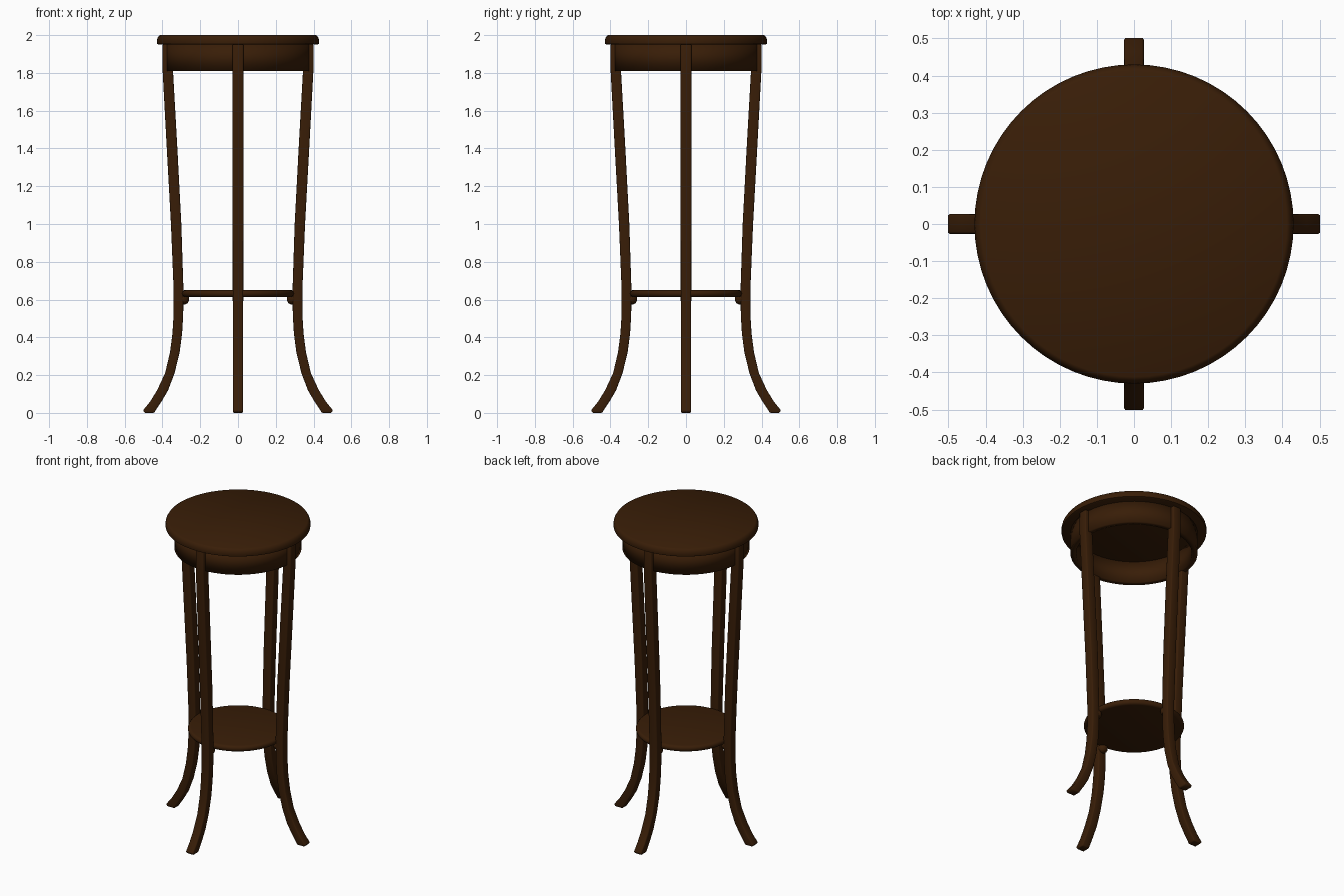
import bpy, bmesh, math
from mathutils import Matrix

if "Cube" in bpy.data.objects:
    bpy.data.objects.remove(bpy.data.objects["Cube"], do_unlink=True)

BROWN = (0.040, 0.0125, 0.0022, 1.0)
wood = bpy.data.materials.new("dark brown wood")
wood.use_nodes = True
wood.diffuse_color = BROWN
wood.node_tree.nodes["Principled BSDF"].inputs["Base Color"].default_value = BROWN


def finish(name, bm, smooth_angle=50):
    """Turn a bmesh into a smooth-shaded wooden object."""
    bmesh.ops.recalc_face_normals(bm, faces=bm.faces[:])
    mesh = bpy.data.meshes.new(name)
    bm.to_mesh(mesh)
    bm.free()
    mesh.materials.append(wood)
    obj = bpy.data.objects.new(name, mesh)
    bpy.context.collection.objects.link(obj)
    bpy.ops.object.select_all(action="DESELECT")
    bpy.context.view_layer.objects.active = obj
    obj.select_set(True)
    bpy.ops.object.shade_smooth_by_angle(angle=math.radians(smooth_angle))


def lathe(name, profile, closed=False, smooth_angle=50):
    """Revolve (radius, height) points around the vertical axis."""
    bm = bmesh.new()
    verts = [bm.verts.new((r, 0, z)) for r, z in profile]
    loop = verts + verts[:1] if closed else verts
    edges = [bm.edges.new(pair) for pair in zip(loop, loop[1:])]
    bmesh.ops.spin(bm, geom=verts + edges, cent=(0, 0, 0), axis=(0, 0, 1),
                   angle=math.tau, steps=64)
    bmesh.ops.remove_doubles(bm, verts=bm.verts[:], dist=0.0005)
    finish(name, bm, smooth_angle)


# Round top with an eased upper edge
lathe("table_top", [(0, 2.0), (0.412, 2.0), (0.420, 1.995), (0.427, 1.983),
                    (0.430, 1.968), (0.428, 1.954), (0.42, 1.95), (0, 1.95)])

# Thick hollow ring under the top, shaded softly over its rims
lathe("apron", [(0.376, 1.952), (0.376, 1.81), (0.342, 1.81), (0.342, 1.952)],
      closed=True, smooth_angle=120)

# Low shelf with a rounded rim
rim = [(0.279 + 0.018 * math.cos(t), 0.632 + 0.019 * math.sin(t))
       for t in (math.pi * (0.5 - s / 6) for s in range(7))]
lathe("shelf", [(0, 0.651)] + rim + [(0, 0.613)])

# Side outline of a leg: height, outer and inner distance from the centre
LEG = [(1.952, 0.399, 0.344), (1.81, 0.399, 0.344), (1.4, 0.377, 0.321),
       (1.0, 0.355, 0.300), (0.66, 0.341, 0.289), (0.52, 0.341, 0.290),
       (0.42, 0.347, 0.296), (0.32, 0.360, 0.309), (0.21, 0.386, 0.336),
       (0.12, 0.428, 0.370), (0.06, 0.465, 0.405), (0.012, 0.504, 0.437)]
outline = [(o, z) for z, o, i in LEG] + [(0.493, 0), (0.443, 0)] \
    + [(i, z) for z, o, i in reversed(LEG)]


def half_width(z):
    """Legs narrow slightly towards the foot."""
    return 0.0265 + 0.002 * min(z, 1.0)


for k, side in enumerate(("left", "back", "right", "front")):
    turn = Matrix.Rotation(k * math.pi / 2, 4, "Z")

    # Curved leg with a splayed foot and softened edges
    bm = bmesh.new()
    flanks = [[bm.verts.new((x, s * half_width(z), z)) for x, z in outline] for s in (-1, 1)]
    n, m = len(outline), len(LEG)
    for a in range(n):
        b = (a + 1) % n
        bm.faces.new((flanks[0][a], flanks[0][b], flanks[1][b], flanks[1][a]))
    for flank in flanks:
        for a in range(m):
            bm.faces.new((flank[a], flank[a + 1], flank[n - 2 - a], flank[n - 1 - a]))
    bmesh.ops.recalc_face_normals(bm, faces=bm.faces[:])
    sharp = [e for e in bm.edges if e.calc_face_angle() > math.radians(60)]
    bmesh.ops.bevel(bm, geom=sharp, offset=0.006, segments=2, profile=0.5, affect="EDGES")
    bm.transform(turn)
    finish(side + "_leg", bm)

    # Small round knob holding the shelf against the leg
    bm = bmesh.new()
    bmesh.ops.create_uvsphere(bm, u_segments=16, v_segments=10, radius=0.03,
                              matrix=turn @ Matrix.Translation((0.288, 0, 0.603)))
    finish(side + "_shelf_knob", bm)
